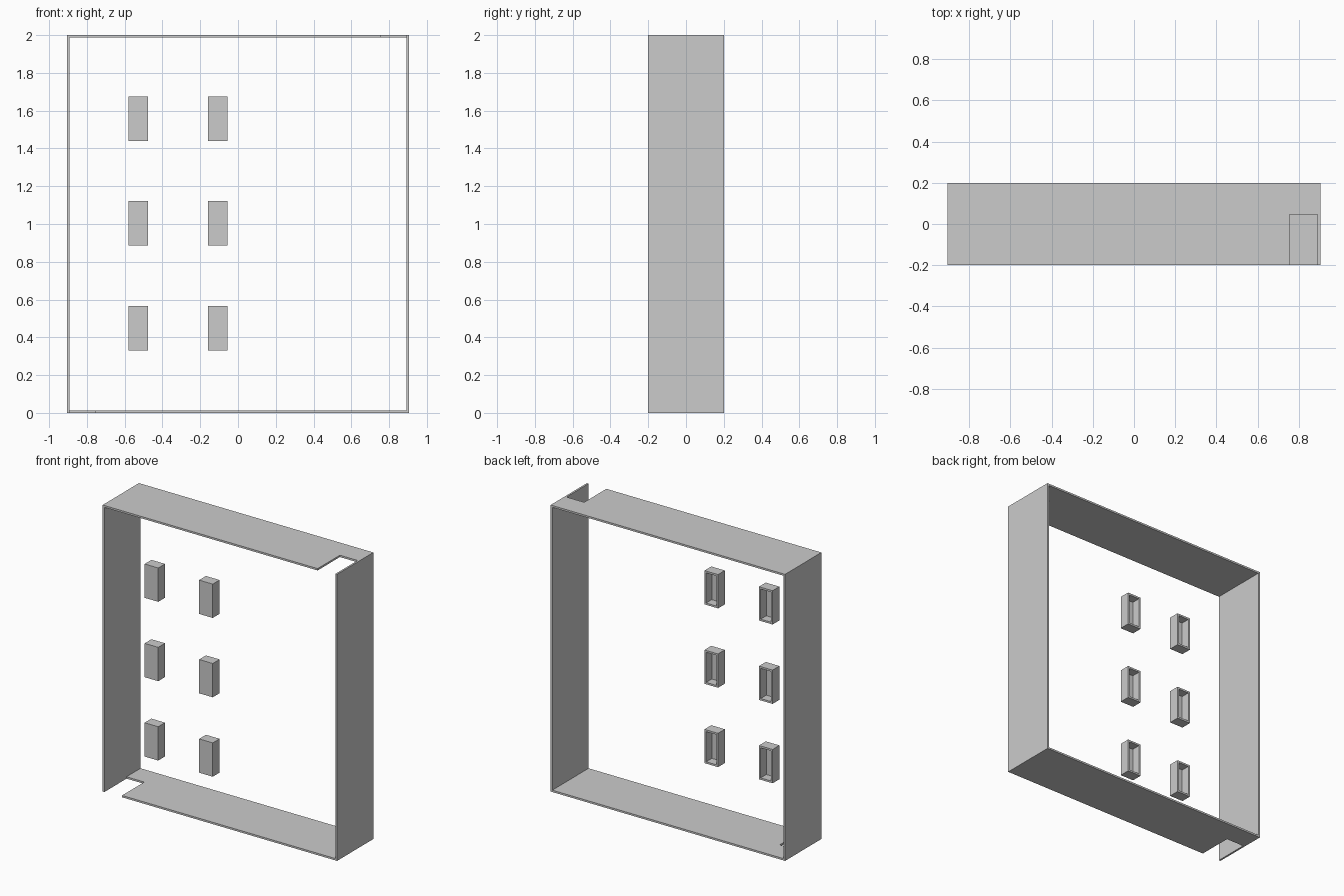
import bpy

cube = bpy.data.objects.get("Cube")
if cube:
    bpy.data.objects.remove(cube, do_unlink=True)

HALF_W, HALF_D, HEIGHT = 0.905, 0.2, 2.0
WALL = 0.013

grey = bpy.data.materials.new("light_grey")
grey.use_nodes = True
colour = (0.6, 0.6, 0.6, 1)
grey.diffuse_color = colour
grey.node_tree.nodes["Principled BSDF"].inputs["Base Color"].default_value = colour


def box(name, lo, hi):
    """Box spanning two opposite corners."""
    x, y, z = zip(lo, hi)
    verts = [(a, b, c) for a in x for b in y for c in z]
    faces = [(0, 1, 3, 2), (4, 6, 7, 5), (0, 4, 5, 1),
             (2, 3, 7, 6), (0, 2, 6, 4), (1, 5, 7, 3)]
    mesh = bpy.data.meshes.new(name)
    mesh.from_pydata(verts, [], faces)
    mesh.materials.append(grey)
    obj = bpy.data.objects.new(name, mesh)
    bpy.context.collection.objects.link(obj)
    return obj


def cut(obj, lo, hi):
    """Remove a box-shaped volume from an object."""
    cutter = box("cutter", lo, hi)
    cutter.hide_render = True
    mod = obj.modifiers.new("cut", "BOOLEAN")
    mod.operation = "DIFFERENCE"
    mod.solver = "EXACT"
    mod.object = cutter
    bpy.context.view_layer.objects.active = obj
    bpy.ops.object.modifier_apply(modifier=mod.name)
    bpy.data.objects.remove(cutter, do_unlink=True)


# Open rectangular frame
frame = box("outer_frame", (-HALF_W, -HALF_D, 0), (HALF_W, HALF_D, HEIGHT))
inner = HALF_W - WALL
cut(frame, (-inner, -1, WALL), (inner, 1, HEIGHT - WALL))

# Notches in opposite front corners of the top and bottom panels
cut(frame, (0.755, -0.5, HEIGHT - 0.1), (inner, 0.045, HEIGHT + 0.1))
cut(frame, (-inner, -0.5, -0.1), (-0.755, 0.045, 0.1))

# Hollow blocks, open at the back
BLOCK_W, BLOCK_H, BLOCK_BACK = 0.105, 0.236, -0.125
for col, x in enumerate((-0.581, -0.16)):
    for row, z in enumerate((0.331, 0.885, 1.439)):
        block = box(f"block_{col + 1}_{row + 1}", (x, -HALF_D, z),
                    (x + BLOCK_W, BLOCK_BACK, z + BLOCK_H))
        cut(block, (x + WALL, WALL - HALF_D, z + WALL),
            (x + BLOCK_W - WALL, 0, z + BLOCK_H - WALL))
